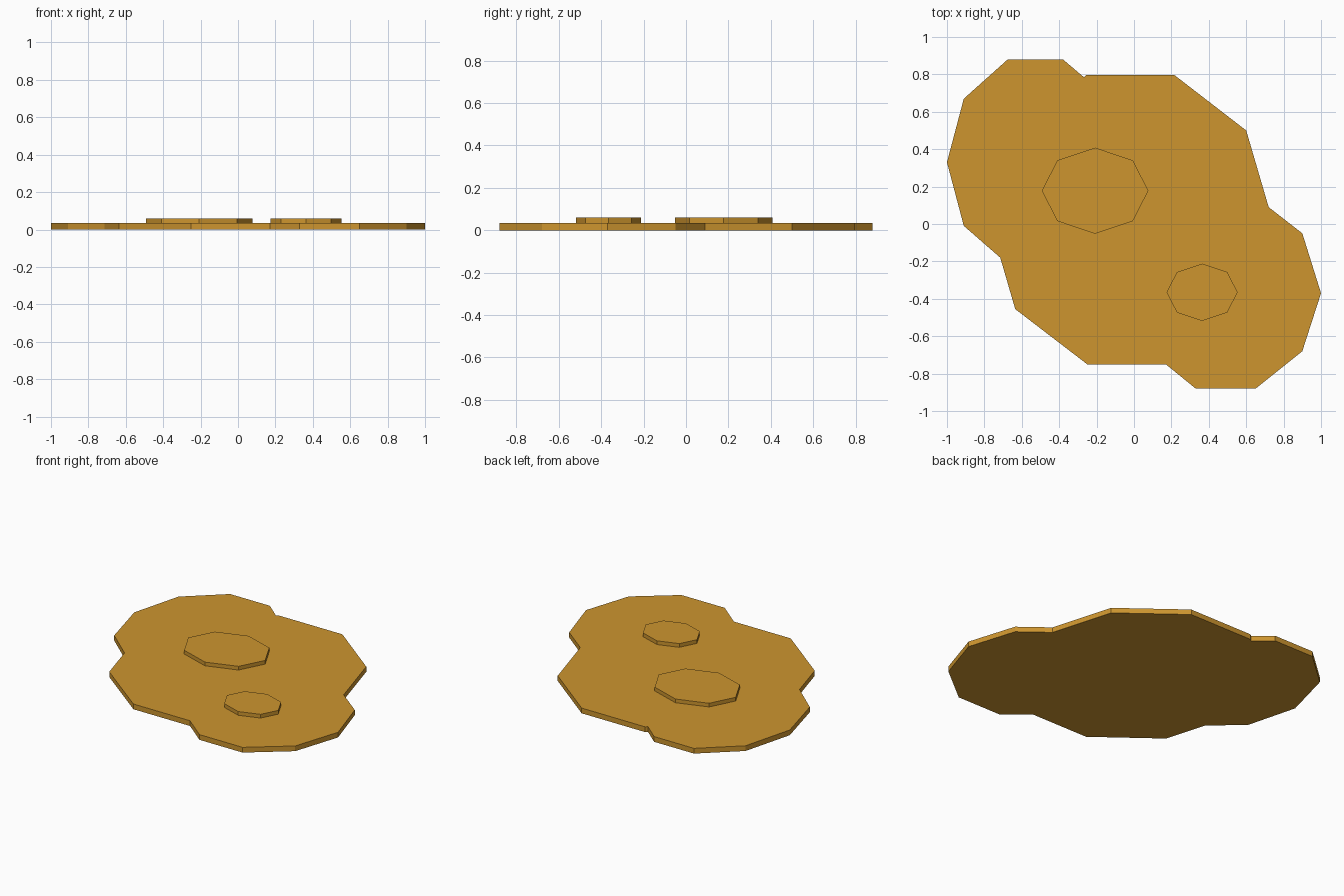
import bpy, bmesh
from math import cos, sin, tau

cube = bpy.data.objects.get("Cube")
if cube:
    bpy.data.objects.remove(cube, do_unlink=True)

ochre = bpy.data.materials.new("ochre")
ochre.use_nodes = True
ochre.diffuse_color = (0.61, 0.30, 0.028, 1)
ochre.node_tree.nodes["Principled BSDF"].inputs["Base Color"].default_value = ochre.diffuse_color


def slab(name, outline, bottom, top):
    """Extrude a flat outline between two heights."""
    bm = bmesh.new()
    base = bm.faces.new([bm.verts.new((x, y, bottom)) for x, y in outline])
    grown = bmesh.ops.extrude_face_region(bm, geom=[base], use_keep_orig=True)
    raised = [v for v in grown["geom"] if isinstance(v, bmesh.types.BMVert)]
    bmesh.ops.translate(bm, verts=raised, vec=(0, 0, top - bottom))
    bmesh.ops.recalc_face_normals(bm, faces=bm.faces)
    mesh = bpy.data.meshes.new(name)
    bm.to_mesh(mesh)
    bm.free()
    mesh.materials.append(ochre)
    obj = bpy.data.objects.new(name, mesh)
    bpy.context.collection.objects.link(obj)
    return obj


def octagon(cx, cy, rx, ry):
    return [(cx + rx * cos(tau * i / 8), cy + ry * sin(tau * i / 8)) for i in range(8)]


# Broad ground patch made of overlapping lobes
patch = [
    (-1, 0.33), (-0.91, -0.01), (-0.715, -0.18), (-0.635, -0.455),
    (-0.25, -0.75), (0.17, -0.75), (0.33, -0.88), (0.65, -0.88),
    (0.9, -0.68), (1, -0.37), (0.9, -0.05), (0.72, 0.09),
    (0.6, 0.5), (0.215, 0.797), (-0.255, 0.797), (-0.268, 0.785),
    (-0.38, 0.88), (-0.675, 0.88), (-0.91, 0.67),
]
slab("ground_patch", patch, 0, 0.035)

# Raised eight-sided mounds, resting on the patch
slab("large_mound", octagon(-0.208, 0.178, 0.285, 0.23), 0.035, 0.06)
slab("small_mound", octagon(0.364, -0.365, 0.19, 0.153), 0.035, 0.06)
